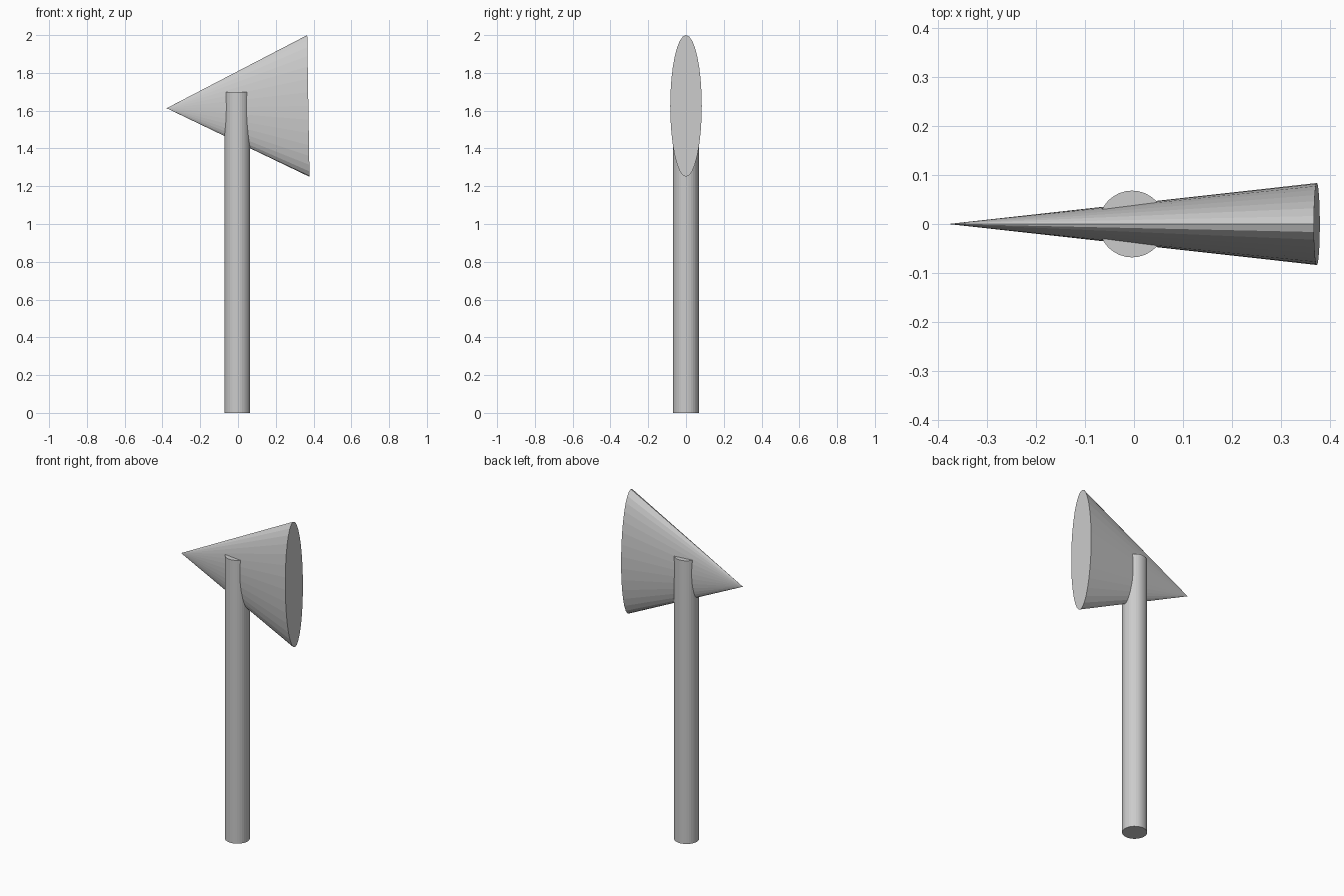
import bpy
import math

if "Cube" in bpy.data.objects:
    bpy.data.objects.remove(bpy.data.objects["Cube"])

SIDES = 32

# Handle: upright round post
bpy.ops.mesh.primitive_cylinder_add(vertices=SIDES, radius=0.068, depth=1.70,
                                    location=(-0.004, 0, 0.85))
bpy.context.object.name = "handle"

# Axe head: flattened cone lying on its side, slightly tilted
tip = (-0.378, 1.613)     # x, z of the point
base = (0.3725, 1.625)    # x, z of the blade end centre
dx, dz = tip[0] - base[0], tip[1] - base[1]
bpy.ops.mesh.primitive_cone_add(
    vertices=SIDES, radius1=1, radius2=0, depth=math.hypot(dx, dz),
    location=((tip[0] + base[0]) / 2, 0, (tip[1] + base[1]) / 2),
    rotation=(0, math.atan2(dx, dz), 0))
head = bpy.context.object
head.name = "axe_head"
head.scale = (0.375, 0.0835, 1)
